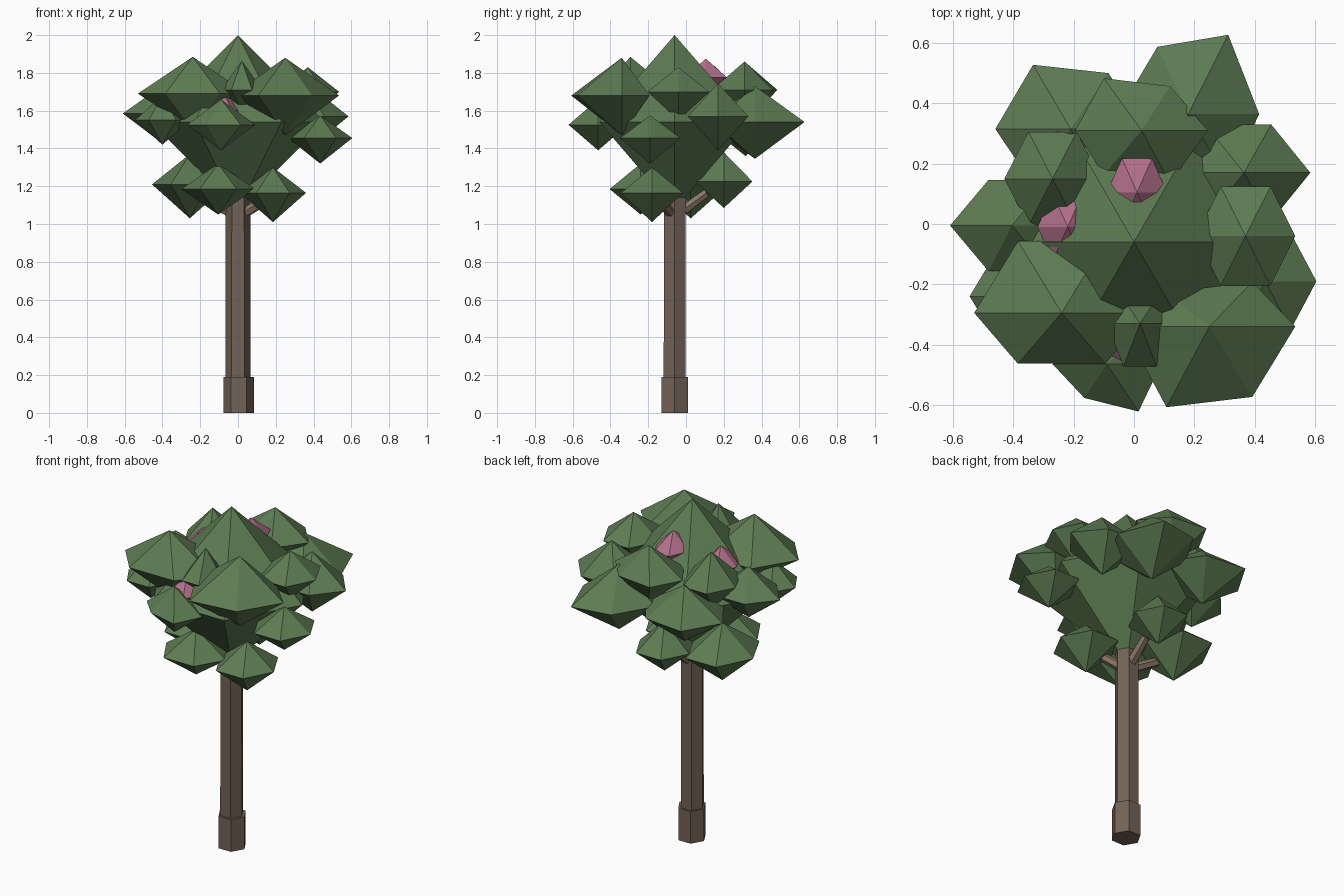
import bpy, bmesh
from math import cos, sin, pi
from mathutils import Vector, Matrix


def material(name, rgb):
    m = bpy.data.materials.new(name)
    m.diffuse_color = (*rgb, 1)
    return m


GREEN = material("leaf_green", (0.11, 0.2, 0.085))
BROWN = material("bark_brown", (0.17, 0.125, 0.095))
TAN = material("branch_tan", (0.26, 0.185, 0.135))
PINK = material("blossom_pink", (0.45, 0.16, 0.26))


def finish(name, bm, mat):
    bmesh.ops.recalc_face_normals(bm, faces=bm.faces)
    me = bpy.data.meshes.new(name)
    bm.to_mesh(me)
    bm.free()
    me.materials.append(mat)
    ob = bpy.data.objects.new(name, me)
    bpy.context.collection.objects.link(ob)


def clump(name, x, y, rx, ry, bottom, mid, top, dx=0, dy=0, shear=0, mat=GREEN):
    """Six-sided double pyramid; dx, dy and shear skew the four off-axis corners."""
    bm = bmesh.new()
    ring = []
    for i in range(6):
        c, s = cos(i * pi / 3), sin(i * pi / 3)
        off = 0 if i % 3 == 0 else 1
        ring.append(bm.verts.new((x + rx * c + dx * off,
                                  y + ry * s + (dy + shear * rx * c) * off, mid)))
    for z in (bottom, top):
        tip = bm.verts.new((x, y, z))
        for i in range(6):
            bm.faces.new((ring[i], ring[(i + 1) % 6], tip))
    finish(name, bm, mat)


def post(name, a, b, r1, r2, mat=BROWN):
    """Tapered six-sided prism from point a to point b."""
    a, b = Vector(a), Vector(b)
    bm = bmesh.new()
    bmesh.ops.create_cone(bm, cap_ends=True, segments=6, radius1=r1, radius2=r2,
                          depth=(b - a).length, matrix=Matrix.Rotation(pi / 2, 4, 'Z'))
    turn = (b - a).to_track_quat('Z', 'Y').to_matrix().to_4x4()
    turn.translation = (a + b) / 2
    bm.transform(turn)
    finish(name, bm, mat)


# Trunk and its wider foot
post("trunk", (0, -0.06, 0.1), (0, -0.06, 1.14), 0.067, 0.066)
post("trunk_foot", (0.004, -0.06, 0), (0.004, -0.06, 0.19), 0.08, 0.08)

# Short branches pointing to the low leaf clumps
for i, end in enumerate([(0.14, -0.14, 1.12), (0.01, 0.11, 1.165), (-0.17, -0.01, 1.13)]):
    post(f"branch_{i + 1}", (0, -0.06, 1.04), end, 0.03, 0.024, TAN)

# Main crown
clump("crown_core", 0, -0.06, 0.46, 0.46, 1.075, 1.54, 2.0)

# Leaf clumps: x, y, radius x, radius y, bottom, middle, top, skew dx, dy, shear
clumps = [
    # upper layer
    (-0.24, -0.295, 0.29, 0.235, 1.50, 1.69, 1.885, 0, 0.035),
    (0.25, -0.34, 0.285, 0.22, 1.47, 1.68, 1.88, 0, -0.06, 0.12),
    (0.02, -0.33, 0.11, 0.13, 1.59, 1.71, 1.865, 0, -0.03),
    (0.37, -0.04, 0.165, 0.19, 1.55, 1.70, 1.83),
    (0.025, 0.31, 0.22, 0.185, 1.52, 1.71, 1.86, -0.015, 0, -0.12),
    (-0.27, 0.15, 0.16, 0.18, 1.50, 1.67, 1.84),
    # middle layer
    (0.18, 0.365, 0.235, 0.28, 1.345, 1.54, 1.73, 0.015, 0, 0.17),
    (-0.21, 0.315, 0.25, 0.23, 1.36, 1.53, 1.69, 0, 0, -0.11),
    (-0.405, -0.005, 0.205, 0.175, 1.43, 1.585, 1.73, 0.025),
    (-0.4, -0.24, 0.145, 0.14, 1.42, 1.55, 1.68),
    (-0.09, -0.465, 0.18, 0.155, 1.39, 1.525, 1.66, 0.015, 0, -0.25),
    (0.365, 0.17, 0.22, 0.185, 1.39, 1.57, 1.745, -0.02),
    (0.435, -0.19, 0.17, 0.185, 1.32, 1.455, 1.575),
    # low layer
    (-0.255, 0.025, 0.2, 0.235, 1.03, 1.21, 1.37),
    (-0.105, -0.24, 0.195, 0.19, 1.05, 1.185, 1.32),
    (0.185, -0.18, 0.175, 0.19, 1.01, 1.165, 1.3),
    (0.0, 0.2, 0.16, 0.175, 1.085, 1.225, 1.38),
]
for i, c in enumerate(clumps):
    clump(f"leaf_clump_{i + 1}", *c)

# Pink blossoms half buried in the crown
for i, (x, y, z) in enumerate([(0.01, 0.105, 1.775), (-0.22, -0.01, 1.7),
                               (-0.08, -0.36, 1.6)]):
    clump(f"blossom_{i + 1}", x, y, 0.1, 0.13, z - 0.1, z, z + 0.1, mat=PINK)
